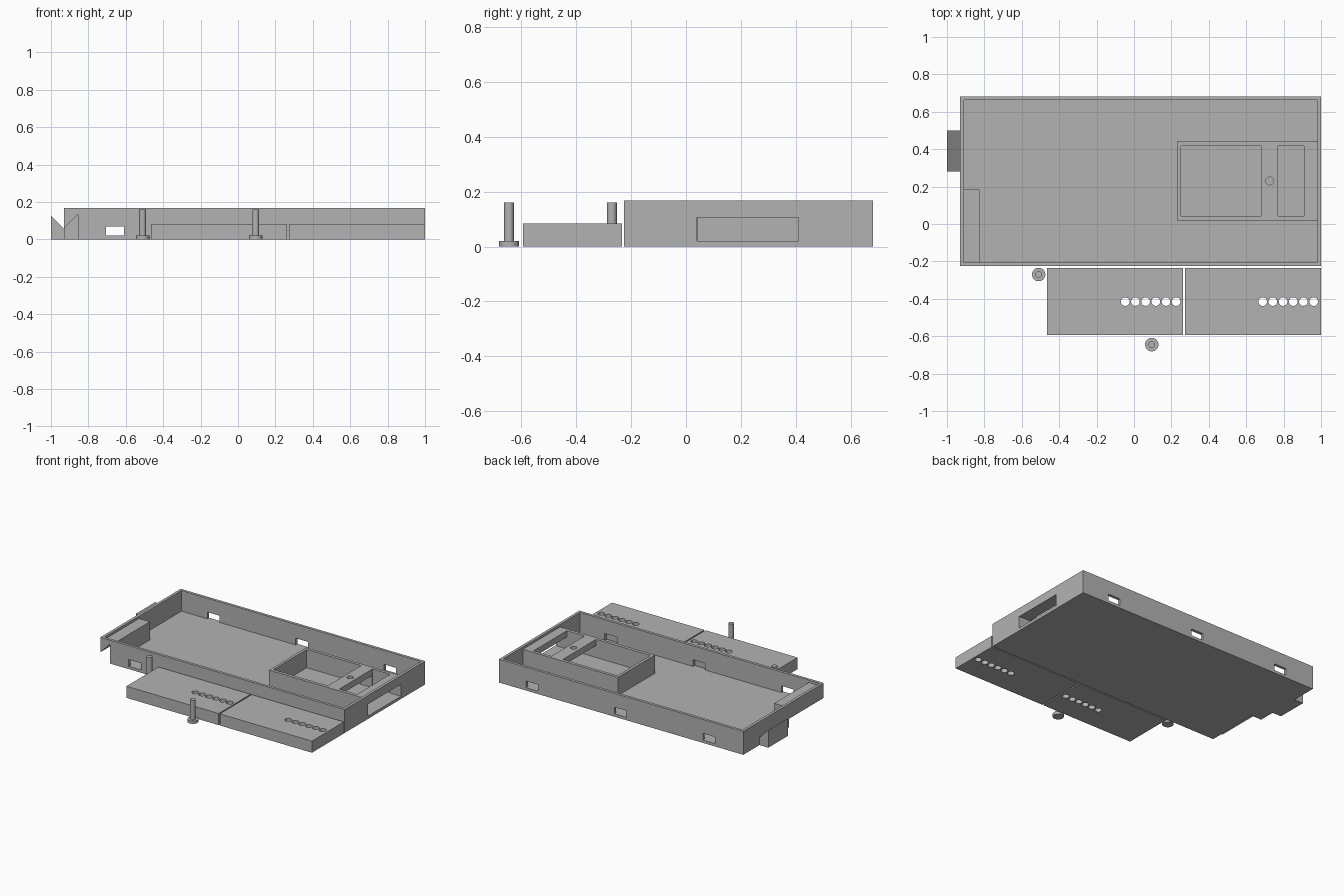
import bpy, bmesh
from mathutils import Matrix, Vector

old = bpy.data.objects.get("Cube")
if old:
    bpy.data.objects.remove(old, do_unlink=True)

grey = bpy.data.materials.new("plain grey")
grey.use_nodes = True
COLOUR = (0.45, 0.45, 0.45, 1)
grey.diffuse_color = COLOUR
grey.node_tree.nodes["Principled BSDF"].inputs["Base Color"].default_value = COLOUR


def finish(name, bm):
    bmesh.ops.recalc_face_normals(bm, faces=bm.faces)
    mesh = bpy.data.meshes.new(name)
    bm.to_mesh(mesh)
    bm.free()
    mesh.materials.append(grey)
    obj = bpy.data.objects.new(name, mesh)
    bpy.context.collection.objects.link(obj)
    return obj


def box(name, x, y, z):
    bm = bmesh.new()
    lo, hi = Vector((x[0], y[0], z[0])), Vector((x[1], y[1], z[1]))
    place = Matrix.Translation((lo + hi) / 2) @ Matrix.Diagonal((*(hi - lo), 1))
    bmesh.ops.create_cube(bm, size=1, matrix=place)
    return finish(name, bm)


def prism(name, profile, y0, y1):
    """Extrude an x-z profile along y."""
    bm = bmesh.new()
    face = bm.faces.new([bm.verts.new((x, y0, z)) for x, z in profile])
    geom = bmesh.ops.extrude_face_region(bm, geom=[face])["geom"]
    verts = [v for v in geom if isinstance(v, bmesh.types.BMVert)]
    bmesh.ops.translate(bm, verts=verts, vec=(0, y1 - y0, 0))
    return finish(name, bm)


def add_cylinder(bm, x, y, r, z0, z1, sides=32):
    bmesh.ops.create_cone(bm, cap_ends=True, segments=sides, radius1=r, radius2=r,
                          depth=z1 - z0, matrix=Matrix.Translation((x, y, (z0 + z1) / 2)))


def cylinder(name, *args):
    bm = bmesh.new()
    add_cylinder(bm, *args)
    return finish(name, bm)


def cut(obj, cutters):
    """Subtract each cutter, bake the result and remove the cutters."""
    for c in cutters:
        mod = obj.modifiers.new("cut", "BOOLEAN")
        mod.operation, mod.solver, mod.object = "DIFFERENCE", "EXACT", c
    bpy.context.view_layer.update()
    graph = bpy.context.evaluated_depsgraph_get()
    mesh = bpy.data.meshes.new_from_object(obj.evaluated_get(graph))
    obj.modifiers.clear()
    obj.data = mesh
    for c in cutters:
        bpy.data.objects.remove(c, do_unlink=True)


def socket_cutter():
    return prism("socket_cutter", [(-0.95, -0.02), (-0.855, -0.02), (-0.855, 0.135), (-0.95, 0.04)],
                 -0.25, 0.165)


FLOOR, LEDGE, RIM = 0.02, 0.15, 0.167

# Open tray with small windows in both long walls and a wide one at the end
tray = box("tray", (-0.93, 1), (-0.225, 0.682), (0, RIM))
cutters = [box("cavity", (-0.91, 0.98), (-0.205, 0.662), (FLOOR, 0.3))]
for x in (-0.658, 0.04, 0.738):
    cutters.append(box("window", (x - 0.048, x + 0.048), (-0.4, 0.9), (FLOOR, 0.068)))
cutters.append(box("end_window", (0.9, 1.1), (0.04, 0.41), (FLOOR, 0.105)))
cutters.append(socket_cutter())
cut(tray, cutters)

# Inner compartment with a bridge across its top
compartment = box("compartment", (0.23, 0.98), (0.02, 0.44), (FLOOR, LEDGE))
cut(compartment, [
    box("large_opening", (0.25, 0.68), (0.043, 0.418), (0, 0.3)),
    box("small_opening", (0.77, 0.91), (0.043, 0.418), (0, 0.3)),
    box("tunnel", (0.26, 1.1), (0.043, 0.41), (0, 0.105)),
    cylinder("bridge_hole", 0.725, 0.23, 0.021, 0, 0.3),
])

# Slanted socket housing and matching hook on the end wall
housing = box("socket_housing", (-0.91, -0.825), (-0.205, 0.185), (FLOOR, LEDGE))
cut(housing, [socket_cutter()])
prism("hook", [(-1, 0), (-0.93, 0), (-0.93, 0.055), (-1, 0.125)], 0.28, 0.5)

# Two loose plates, each with a row of round holes
for name, x0, x1, first in (("middle_plate", -0.465, 0.263, -0.047), ("end_plate", 0.272, 1, 0.688)):
    plate = box(name, (x0, x1), (-0.594, -0.234), (0, 0.083))
    bm = bmesh.new()
    for i in range(6):
        add_cylinder(bm, first + i * 0.0545, -0.415, 0.023, -0.1, 0.2)
    cut(plate, [finish("hole_row", bm)])

# Loose pegs with wide feet
for name, x, y in (("back_peg", -0.51, -0.27), ("front_peg", 0.095, -0.645)):
    cylinder(name + "_foot", x, y, 0.036, 0, 0.02)
    cylinder(name + "_shaft", x, y, 0.018, 0.02, 0.16)

# Smooth the round surfaces only
bpy.ops.object.select_all(action="DESELECT")
for obj in bpy.context.collection.objects:
    if obj.type == "MESH" and "peg" in obj.name:
        obj.select_set(True)
        bpy.context.view_layer.objects.active = obj
bpy.ops.object.shade_smooth_by_angle()
